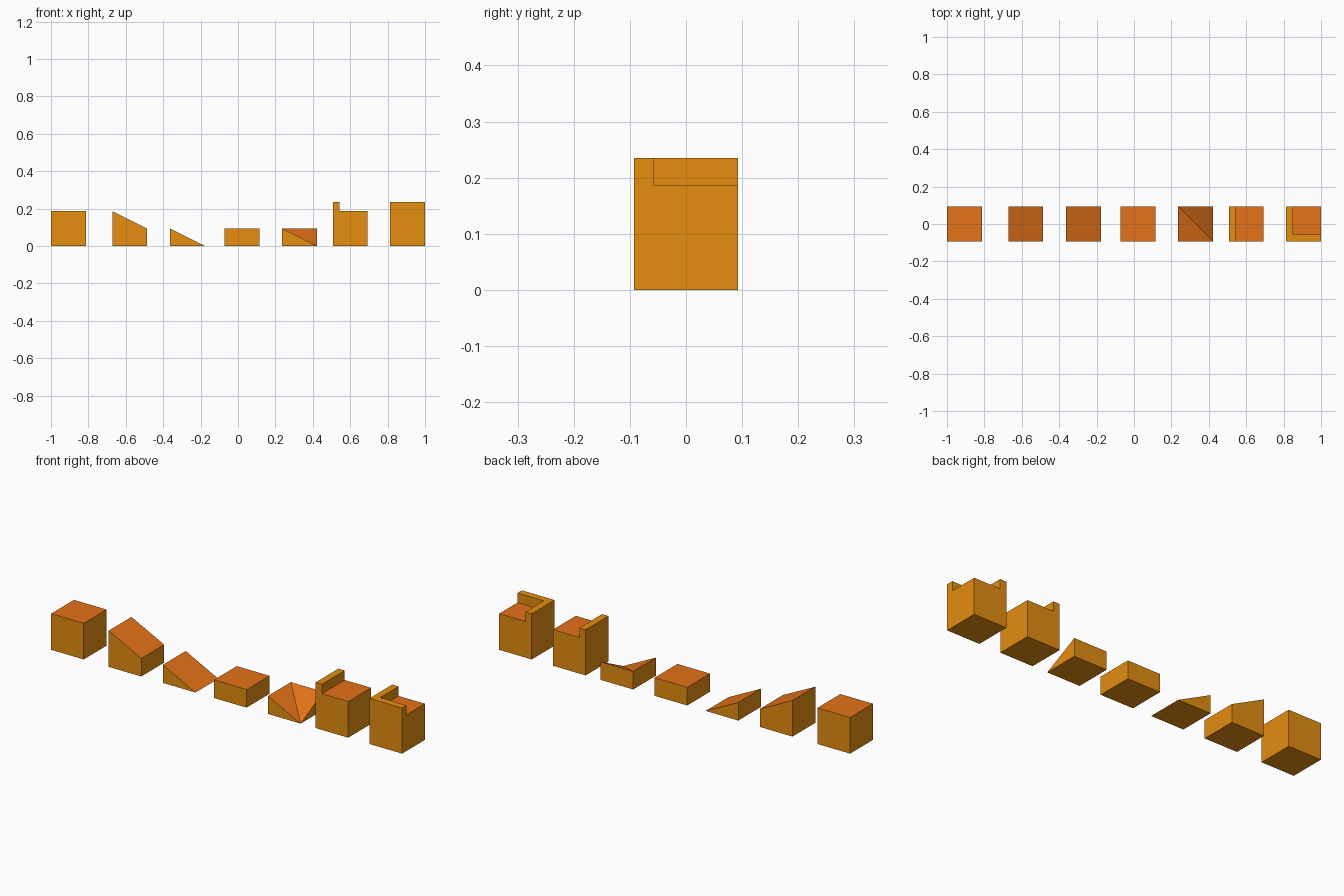
import bpy, bmesh

if "Cube" in bpy.data.objects:
    bpy.data.objects.remove(bpy.data.objects["Cube"])

S = 0.186        # tile footprint and full height
H = S / 2        # half height
WALL = 0.036     # rim thickness
RIM = 0.235      # rim top height


def material(name, color):
    m = bpy.data.materials.new(name)
    m.diffuse_color = color
    m.use_nodes = True
    m.node_tree.nodes["Principled BSDF"].inputs["Base Color"].default_value = m.diffuse_color
    return m


side_mat = material("ochre_side", (0.78, 0.27, 0.005, 1))
top_mat = material("orange_top", (0.78, 0.17, 0.01, 1))


def tile(name, x, heights, rim_x=False, rim_y=False):
    """Block with corner heights (front left, front right, back right, back left)
    and optional raised rims along its left and front edges."""
    bm = bmesh.new()
    plan = [(x, -H), (x + S, -H), (x + S, H), (x, H)]
    low = [bm.verts.new((px, py, 0)) for px, py in plan]
    top = [bm.verts.new((px, py, h)) for (px, py), h in zip(plan, heights)]
    bm.faces.new(low[::-1])
    for i in range(4):
        j = (i + 1) % 4
        bm.faces.new((low[i], low[j], top[j], top[i]))
    flat = abs(heights[0] + heights[2] - heights[1] - heights[3]) < 1e-6
    if flat:
        bm.faces.new(top)
    else:  # valley runs from back left to front right
        bm.faces.new((top[0], top[1], top[3]))
        bm.faces.new((top[1], top[2], top[3]))
    bmesh.ops.remove_doubles(bm, verts=bm.verts[:], dist=1e-5)

    # Raised rims
    cuts = []
    if rim_x:
        cuts.append(((x + WALL, 0, 0), (1, 0, 0)))
    if rim_y:
        cuts.append(((0, -H + WALL, 0), (0, 1, 0)))
    for co, no in cuts:
        bmesh.ops.bisect_plane(bm, geom=bm.verts[:] + bm.edges[:] + bm.faces[:],
                               plane_co=co, plane_no=no)
    if cuts:
        bm.normal_update()
        rim = []
        for f in bm.faces:
            c = f.calc_center_median()
            if f.normal.z > 0.9 and ((rim_x and c.x < x + WALL) or
                                     (rim_y and c.y < -H + WALL)):
                rim.append(f)
        out = bmesh.ops.extrude_face_region(bm, geom=rim)["geom"]
        for v in out:
            if isinstance(v, bmesh.types.BMVert):
                v.co.z = RIM
        old = [f for f in rim if f.is_valid]
        if old:
            bmesh.ops.delete(bm, geom=old, context='FACES')

    # Orange walking surface, ochre everywhere else
    bmesh.ops.recalc_face_normals(bm, faces=bm.faces[:])
    for f in bm.faces:
        walk = f.normal.z > 0.1 and f.calc_center_median().z < S + 0.01
        f.material_index = 1 if walk else 0

    mesh = bpy.data.meshes.new(name)
    bm.to_mesh(mesh)
    bm.free()
    mesh.materials.append(side_mat)
    mesh.materials.append(top_mat)
    bpy.context.collection.objects.link(bpy.data.objects.new(name, mesh))


tile("full_block", -1.0, (S, S, S, S))
tile("upper_ramp", -0.672, (S, H, H, S))
tile("lower_ramp", -0.363, (H, 0, 0, H))
tile("half_block", -0.072, (H, H, H, H))
tile("corner_ramp", 0.236, (H, 0, H, H))
tile("edge_rim_block", 0.507, (S, S, S, S), rim_x=True)
tile("corner_rim_block", 0.814, (S, S, S, S), rim_x=True, rim_y=True)
